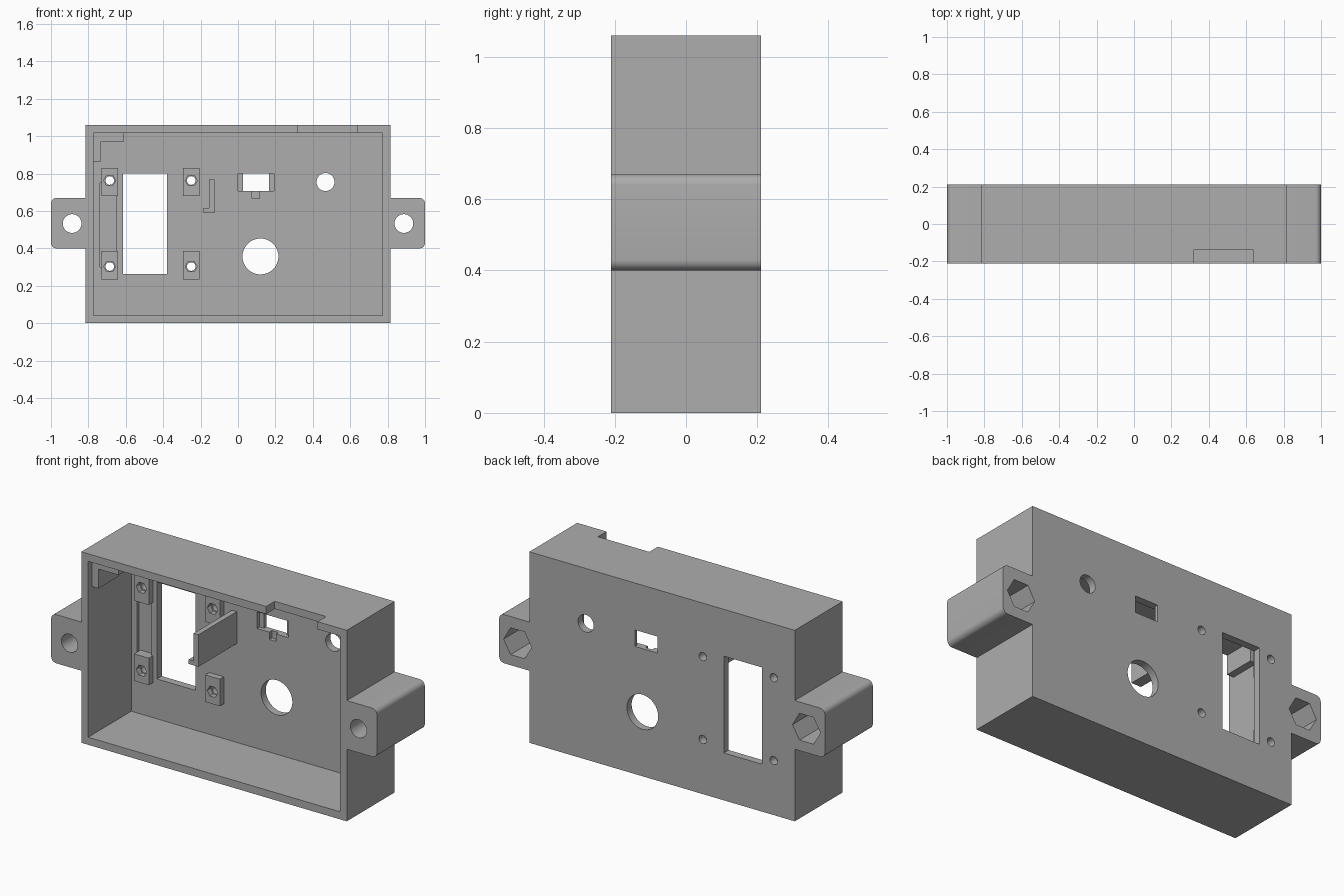
import bpy, bmesh, math
from mathutils import Matrix, Vector

if "Cube" in bpy.data.objects:
    bpy.data.objects.remove(bpy.data.objects["Cube"])

grey = bpy.data.materials.new("plain grey")
grey.use_nodes = True
colour = (0.42, 0.42, 0.42, 1)
grey.diffuse_color = colour
grey.node_tree.nodes["Principled BSDF"].inputs["Base Color"].default_value = colour

FRONT, BACK, HEIGHT, HALF, WALL = -0.21, 0.21, 1.06, 0.815, 0.042
FLOOR = BACK - WALL          # inner face of the back panel


def prism(name, outline, y0, y1):
    """Extrude an x-z outline along y."""
    bm = bmesh.new()
    face = bm.faces.new([bm.verts.new((x, y0, z)) for x, z in outline])
    ext = bmesh.ops.extrude_face_region(bm, geom=[face])
    moved = [v for v in ext["geom"] if isinstance(v, bmesh.types.BMVert)]
    bmesh.ops.translate(bm, verts=moved, vec=(0, y1 - y0, 0))
    bmesh.ops.recalc_face_normals(bm, faces=bm.faces)
    mesh = bpy.data.meshes.new(name)
    bm.to_mesh(mesh)
    bm.free()
    mesh.materials.append(grey)
    ob = bpy.data.objects.new(name, mesh)
    bpy.context.collection.objects.link(ob)
    return ob


def box(name, x0, x1, z0, z1, y0, y1):
    return prism(name, [(x0, z0), (x1, z0), (x1, z1), (x0, z1)], y0, y1)


def disc(name, x, z, r, y0, y1, n=40):
    ring = [(x + r * math.cos(math.tau * i / n), z + r * math.sin(math.tau * i / n))
            for i in range(n)]
    return prism(name, ring, y0, y1)


def combine(target, parts, operation):
    for part in parts:
        mod = target.modifiers.new(part.name, "BOOLEAN")
        mod.operation, mod.solver, mod.object = operation, "EXACT", part
    bpy.context.view_layer.update()
    result = target.evaluated_get(bpy.context.evaluated_depsgraph_get())
    mesh = bpy.data.meshes.new_from_object(result)
    target.modifiers.clear()
    target.data = mesh
    for part in parts:
        bpy.data.objects.remove(part)


def lug_outline(side, r=0.03):
    pts = [(0.79, 0.4)]
    for cz, start in ((0.4 + r, -90), (0.67 - r, 0)):
        for k in range(7):
            a = math.radians(start + 15 * k)
            pts.append((1 - r + r * math.cos(a), cz + r * math.sin(a)))
    pts.append((0.79, 0.67))
    return [(side * x, z) for x, z in pts]


# Outer block and side mounting lugs
case = box("enclosure", -HALF, HALF, 0, HEIGHT, FRONT, BACK)
combine(case, [prism("lug", lug_outline(s), FRONT, BACK) for s in (-1, 1)], "UNION")

# Cavity open to the front, and cable notch in the top wall
cuts = [box("cavity", -HALF + WALL, HALF - WALL, WALL, HEIGHT - WALL, FRONT - 0.1, FLOOR),
        box("top_notch", 0.32, 0.635, HEIGHT - 0.06, HEIGHT + 0.1, FRONT - 0.1, -0.135)]
# Bolt holes and hexagonal nut pockets
for s in (-1, 1):
    cuts.append(disc("bolt_hole", s * 0.887, 0.533, 0.05, -0.3, 0.3))
    cuts.append(disc("nut_pocket", s * 0.887, 0.533, 0.086, 0.02, 0.3, 6))
# Panel openings
cuts += [box("display_window", -0.615, -0.38, 0.263, 0.8, 0.1, 0.3),
         disc("small_hole", 0.468, 0.755, 0.048, 0.1, 0.3),
         disc("large_hole", 0.12, 0.357, 0.096, 0.1, 0.3, 56),
         box("socket_slot", 0.027, 0.167, 0.708, 0.8, 0.1, 0.3),
         box("socket_recess", 0.0, 0.192, 0.708, 0.8, 0.1, FLOOR + 0.022),
         box("socket_relief", 0.075, 0.116, 0.667, 0.72, 0.1, FLOOR + 0.022),
         box("pad_recess", -0.738, -0.65, 0.3, 0.75, 0.1, FLOOR + 0.02)]
combine(case, cuts, "DIFFERENCE")

# Screw pads, circuit board guide and corner brace
posts = [(x, z) for x in (-0.686, -0.25) for z in (0.303, 0.763)]
pads = []
for x, z in posts:
    zc = 0.31 if z < 0.5 else 0.755
    pads.append(box("screw_pad", x - 0.045, x + 0.045, zc - 0.075, zc + 0.075,
                    FLOOR - 0.035, FLOOR + 0.03))
pads.append(prism("board_guide", [(-0.185, 0.59), (-0.125, 0.59), (-0.125, 0.768),
                                  (-0.155, 0.768), (-0.155, 0.615), (-0.185, 0.615)],
                  -0.168, FLOOR + 0.01))
pads.append(prism("corner_brace", [(-0.79, 0.865), (-0.733, 0.865), (-0.733, 0.972),
                                   (-0.61, 0.972), (-0.61, 1.03), (-0.79, 1.03)],
                  -0.175, 0.0))
combine(case, pads, "UNION")

# Screw holes with hexagonal seats
drills = []
for x, z in posts:
    drills.append(disc("screw_hole", x, z, 0.023, 0.05, 0.3, 24))
    drills.append(disc("screw_seat", x, z, 0.032, 0.05, FLOOR - 0.005, 6))
combine(case, drills, "DIFFERENCE")

# Smooth the round surfaces, keep hard edges
bpy.ops.object.select_all(action="DESELECT")
case.select_set(True)
bpy.context.view_layer.objects.active = case
bpy.ops.object.shade_smooth_by_angle(angle=math.radians(30))
